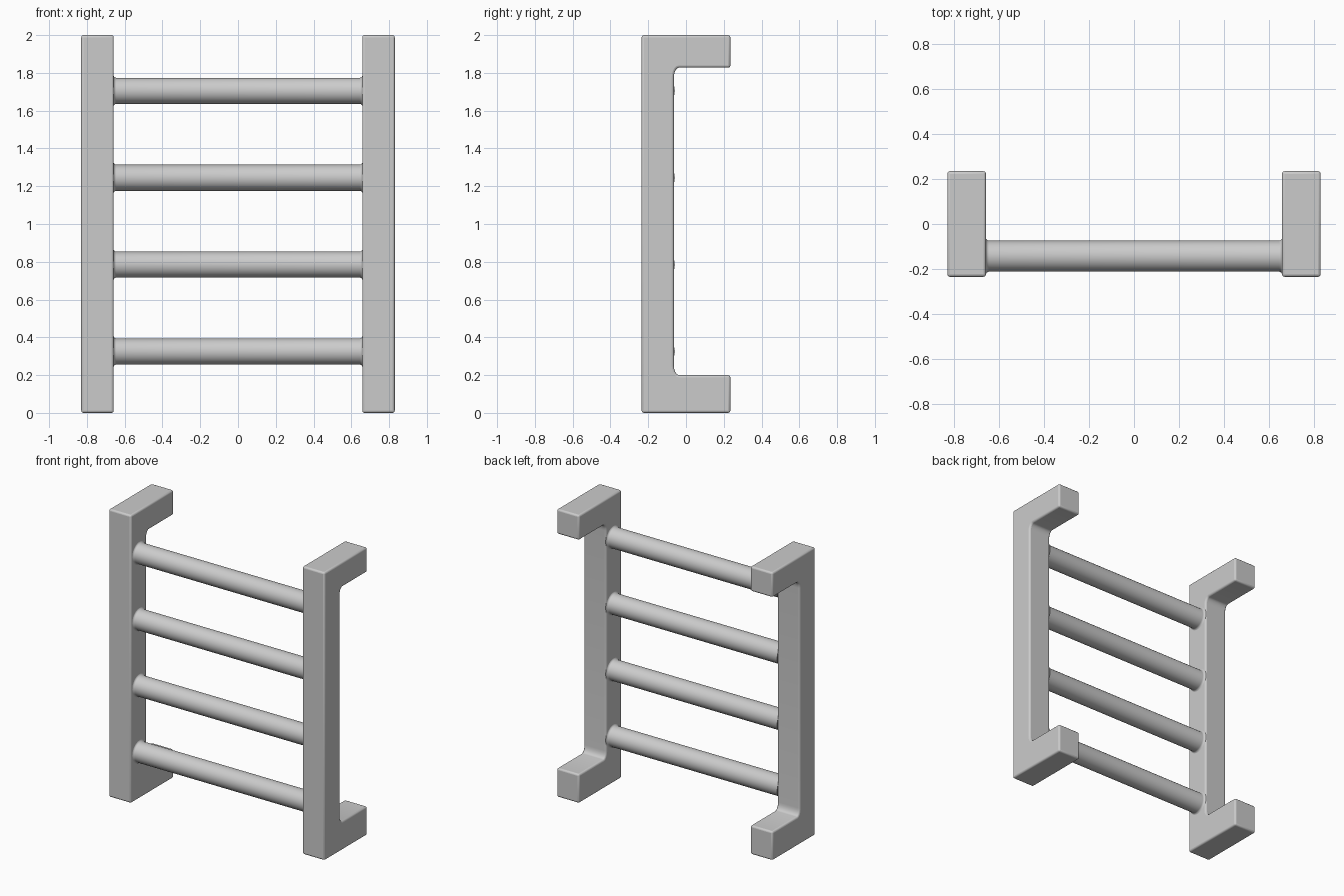
import bpy, bmesh
from math import sin, cos, pi, radians

if "Cube" in bpy.data.objects:
    bpy.data.objects.remove(bpy.data.objects["Cube"])


def finish(name, bm):
    bmesh.ops.recalc_face_normals(bm, faces=bm.faces[:])
    me = bpy.data.meshes.new(name)
    bm.to_mesh(me)
    bm.free()
    ob = bpy.data.objects.new(name, me)
    bpy.context.collection.objects.link(ob)
    bpy.ops.object.select_all(action='DESELECT')
    bpy.context.view_layer.objects.active = ob
    ob.select_set(True)
    return ob


# Side rails: C-shaped profile with softened inner corners, extruded in x
BACK, FRONT, INNER = 0.235, -0.235, -0.064
LOW, HIGH = 0.2, 1.828
RY, RZ = 0.028, 0.05
arc = [i * pi / 10 for i in range(6)]
lower = [(INNER + RY - RY * sin(a), LOW + RZ - RZ * cos(a)) for a in arc]
upper = [(INNER + RY - RY * cos(a), HIGH - RZ + RZ * sin(a)) for a in arc]
profile = ([(FRONT, 0), (BACK, 0), (BACK, LOW)] + lower + upper
           + [(BACK, HIGH), (BACK, 2), (FRONT, 2)])


def rail(name, x0, x1):
    bm = bmesh.new()
    face = bm.faces.new([bm.verts.new((x0, y, z)) for y, z in profile])
    ext = bmesh.ops.extrude_face_region(bm, geom=[face])
    verts = [g for g in ext['geom'] if isinstance(g, bmesh.types.BMVert)]
    bmesh.ops.translate(bm, verts=verts, vec=(x1 - x0, 0, 0))
    ob = finish(name, bm)
    bev = ob.modifiers.new("soft_edges", 'BEVEL')
    bev.width = 0.012
    bev.segments = 3
    bev.limit_method = 'ANGLE'
    bev.angle_limit = radians(40)
    bpy.ops.object.shade_smooth_by_angle(angle=radians(40))


rail("left_rail", -0.83, -0.658)
rail("right_rail", 0.658, 0.83)

# Rungs: turned bars that flare where they meet the rails
R, FLARE, END, SIDES = 0.069, 0.015, 0.659, 40
half = [(END - FLARE + FLARE * sin(a), R + FLARE * (1 - cos(a))) for a in arc]
turned = [(-x, r) for x, r in reversed(half)] + half


def rung(name, z):
    bm = bmesh.new()
    rings = [[bm.verts.new((x, -0.143 + r * cos(2 * pi * i / SIDES),
                            z + r * sin(2 * pi * i / SIDES)))
              for i in range(SIDES)] for x, r in turned]
    for a, b in zip(rings, rings[1:]):
        for i in range(SIDES):
            j = (i + 1) % SIDES
            bm.faces.new((a[i], a[j], b[j], b[i]))
    bm.faces.new(rings[0])
    bm.faces.new(rings[-1])
    finish(name, bm)
    bpy.ops.object.shade_smooth_by_angle(angle=radians(40))


for n in range(4):
    rung(f"rung_{n + 1}", 0.325 + 0.46 * n)
